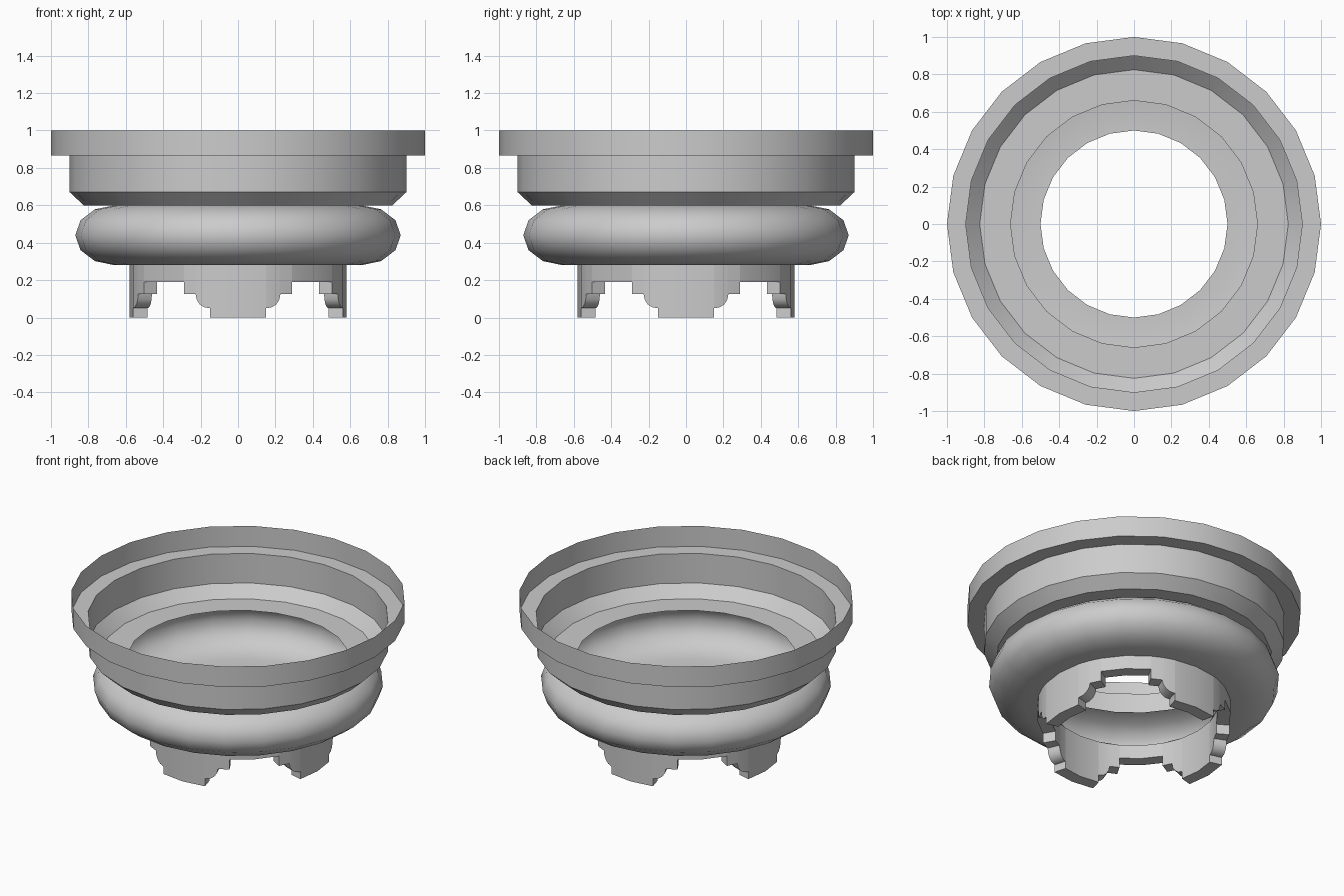
import bpy
import math

SIDES = 24

cube = bpy.data.objects.get("Cube")
if cube:
    bpy.data.objects.remove(cube, do_unlink=True)

grey = bpy.data.materials.new("plain grey")
grey.use_nodes = True
colour = (0.6, 0.6, 0.6, 1)
grey.diffuse_color = colour
grey.node_tree.nodes["Principled BSDF"].inputs["Base Color"].default_value = colour


def polar(radius, degrees, z):
    a = math.radians(degrees)
    return (radius * math.cos(a), radius * math.sin(a), z)


def add_part(name, verts, faces, smooth_angle):
    mesh = bpy.data.meshes.new(name)
    mesh.from_pydata(verts, [], faces)
    mesh.materials.append(grey)
    obj = bpy.data.objects.new(name, mesh)
    bpy.context.collection.objects.link(obj)
    bpy.ops.object.select_all(action='DESELECT')
    obj.select_set(True)
    bpy.context.view_layer.objects.active = obj
    bpy.ops.object.shade_smooth_by_angle(angle=math.radians(smooth_angle))
    return obj


def lathe(name, profile, smooth_angle):
    """Turn an open (radius, height) profile, listed upwards, into a thin shell."""
    n = len(profile)
    verts = [polar(r, 360 * i / SIDES, z) for i in range(SIDES) for r, z in profile]
    faces = []
    for i in range(SIDES):
        a, b = i * n, (i + 1) % SIDES * n
        faces += [(a + k, b + k, b + k + 1, a + k + 1) for k in range(n - 1)]
    return add_part(name, verts, faces, smooth_angle)


# Stepped upper cup: floor ring, chamfer, wall, ledge and rim
lathe("upper_cup", [(0.66, 0.6), (0.825, 0.6), (0.9, 0.67), (0.9, 0.865),
                    (1, 0.865), (1, 1)], 30)

# Hollow rounded bulge with a flat bottom
bulge = [(0.5, 0.28)]
for step in range(7):
    a = math.radians(-90 + 30 * step)
    bulge.append((0.66 + 0.21 * math.cos(a), 0.44 + 0.16 * math.sin(a)))
lathe("round_bulge", bulge, 60)

# Lower edge of the neck from the middle of a notch to the middle of a foot
half = [(0, 0.19), (15, 0.19), (15, 0.125)]
for step in range(5):
    a = math.radians(22.5 * step)
    half.append((29.5 - 7.5 * math.cos(a), 0.125 - 0.075 * math.sin(a)))
half += [(30, 0.05), (30, 0), (45, 0)]
notch = [(-d, z) for d, z in reversed(half)] + half[1:]
edge = [(d + 45 + 90 * q, z) for q in range(4) for d, z in notch[:-1]]

# Thick neck with four stepped notches on the diagonals
OUTER, INNER, TOP = 0.58, 0.5, 0.28
verts, faces = [], []
for d, z in edge:
    verts += [polar(OUTER, d, z), polar(INNER, d, z),
              polar(OUTER, d, TOP), polar(INNER, d, TOP)]
for i in range(len(edge)):
    j = (i + 1) % len(edge)
    a, b = 4 * i, 4 * j
    faces.append((a, a + 1, b + 1, b))
    if abs(edge[i][0] - edge[j][0]) > 0.01:
        faces.append((a, b, b + 2, a + 2))
        faces.append((b + 1, a + 1, a + 3, b + 3))
add_part("notched_neck", verts, faces, 30)
